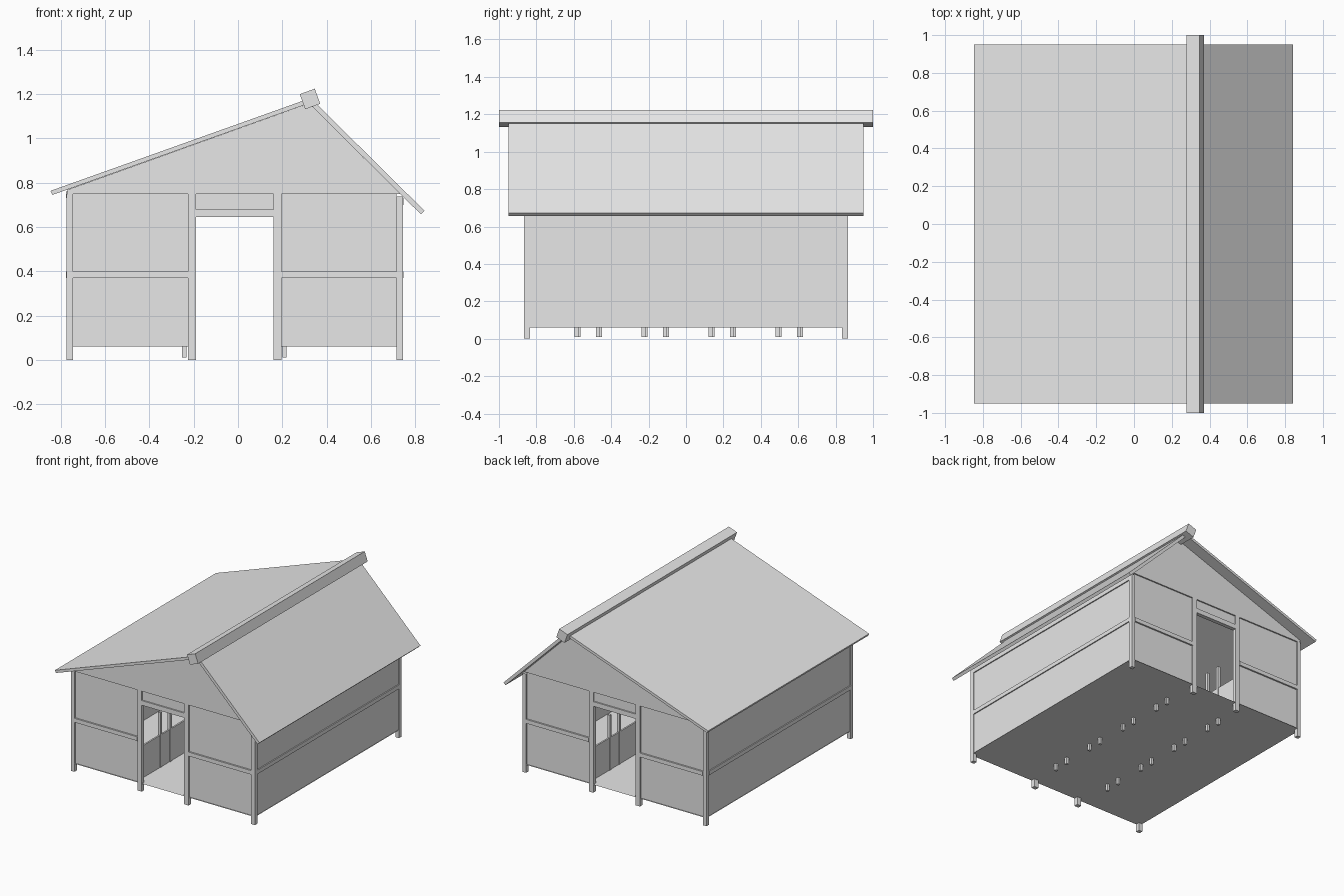
import bpy
import bmesh
import math

if "Cube" in bpy.data.objects:
    bpy.data.objects.remove(bpy.data.objects["Cube"], do_unlink=True)

grey = bpy.data.materials.new("plain grey")
grey.use_nodes = True
grey.diffuse_color = (0.8, 0.8, 0.8, 1)
grey.node_tree.nodes["Principled BSDF"].inputs["Base Color"].default_value = (0.8, 0.8, 0.8, 1)


def finish(name, bm):
    bmesh.ops.recalc_face_normals(bm, faces=bm.faces)
    mesh = bpy.data.meshes.new(name)
    bm.to_mesh(mesh)
    bm.free()
    mesh.materials.append(grey)
    obj = bpy.data.objects.new(name, mesh)
    bpy.context.collection.objects.link(obj)
    return obj


def box(name, x, y, z):
    """Box between pairs of limits on each axis."""
    bm = bmesh.new()
    bmesh.ops.create_cube(bm, size=1)
    for v in bm.verts:
        for i, (lo, hi) in enumerate((x, y, z)):
            v.co[i] = lo if v.co[i] < 0 else hi
    return finish(name, bm)


def prism(name, profile, y0, y1):
    """Profile in the xz plane, extruded along y."""
    bm = bmesh.new()
    face = bm.faces.new([bm.verts.new((x, y0, z)) for x, z in profile])
    ext = bmesh.ops.extrude_face_region(bm, geom=[face])
    for v in ext["geom"]:
        if isinstance(v, bmesh.types.BMVert):
            v.co.y = y1
    return finish(name, bm)


LEFT, RIGHT, END = -0.775, 0.745, 0.865   # outer faces of the frame
POST, FLOOR, EAVE = 0.03, 0.06, 0.75
DOOR = (-0.19, 0.16)
RAIL = (0.37, 0.40)

# Floor sheet
bm = bmesh.new()
bm.faces.new([bm.verts.new((x, y, FLOOR)) for x, y in
              ((LEFT, -END), (RIGHT, -END), (RIGHT, END), (LEFT, END))])
finish("floor", bm)

# Both gable ends: posts, recessed panels, rails, lintel and gable
gable = [(LEFT + 0.005, EAVE), (0.732, EAVE), (0.32, 1.158), (LEFT + 0.005, 0.768)]
post_spans = [(LEFT, LEFT + POST), (-0.225, DOOR[0]), (DOOR[1], 0.197), (RIGHT - POST, RIGHT)]
for label, s in (("front", -1), ("back", 1)):
    def depth(outer, inner):
        return tuple(sorted((s * outer, s * inner)))
    for i, span in enumerate(post_spans):
        top = 0.737 if i == 3 else EAVE
        box(f"{label}_post", span, depth(END, END - POST), (0, top))
    for a, b in ((0, 1), (2, 3)):
        span = (post_spans[a][1], post_spans[b][0])
        box(f"{label}_wall_panel", span, depth(END - 0.01, END - 0.02), (FLOOR, EAVE))
        box(f"{label}_rail", span, depth(END + 0.002, END - 0.02), RAIL)
    box(f"{label}_door_lintel", DOOR, depth(END, END - POST), (0.645, 0.68))
    box(f"{label}_over_door_panel", DOOR, depth(END - 0.01, END - 0.02), (0.68, EAVE))
    prism(f"{label}_gable", gable, *depth(END, END - 0.02))

# Long side walls with rails
for label, s, face, top in (("left", 1, RIGHT, 0.735), ("right", -1, LEFT, 0.765)):
    def width(outer, inner):
        return tuple(sorted((face + s * outer, face + s * inner)))
    inside = (-END + POST, END - POST)
    box(f"{label}_side_wall", width(-0.006, -0.016), inside, (FLOOR, top))
    box(f"{label}_side_rail", width(0.002, -0.02), inside, RAIL)
    box(f"{label}_top_rail", width(0.002, -0.02), inside, (top - 0.035, top - 0.005))

# Unequal roof slopes and tilted ridge beam
prism("long_roof_slope", [(-0.847, 0.763), (-0.838, 0.745), (0.325, 1.16), (0.316, 1.178)], -0.95, 0.95)
prism("steep_roof_slope", [(0.842, 0.673), (0.826, 0.657), (0.322, 1.156), (0.338, 1.172)], -0.95, 0.95)
ridge = [(0.325 + 0.051 * math.cos(math.radians(a)), 1.178 + 0.051 * math.sin(math.radians(a)))
         for a in (65, 155, 245, 335)]
prism("ridge_beam", ridge, -1, 1)

# Low stall walls along the aisle, with paired posts
for label, x, shift in (("right", -0.242, 0.006), ("left", 0.21, -0.006)):
    box(f"{label}_stall_wall", (x - 0.006, x + 0.006), (-END + 0.02, END - 0.02), (FLOOR, 0.30))
    for pair in range(4):
        for side in (-1, 1):
            y = -0.522 + pair * 0.358 + side * 0.057 + shift
            box(f"{label}_stall_post", (x - 0.01, x + 0.01), (y - 0.01, y + 0.01), (0.01, 0.47))
